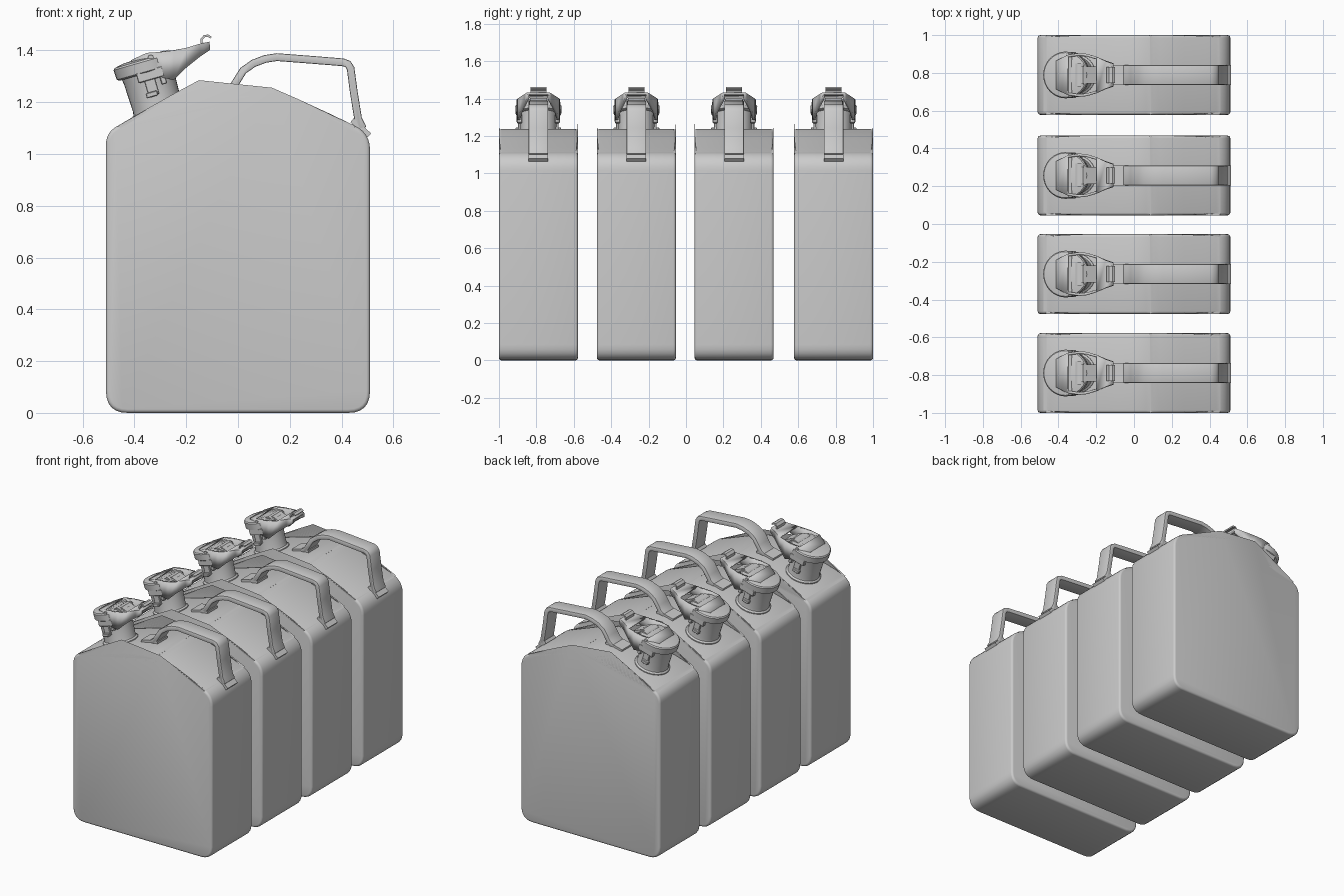
import bpy, bmesh, math
from mathutils import Matrix, Vector

if "Cube" in bpy.data.objects:
    bpy.data.objects.remove(bpy.data.objects["Cube"])

parts = []
TILT = Matrix.Translation((-0.305, 0, 1.16)) @ Matrix.Rotation(math.radians(-16), 4, 'Y')


def finish(name, bm, bevel=0.0, segs=2, limit=50, normals=True):
    if normals:
        bmesh.ops.recalc_face_normals(bm, faces=bm.faces)
    if bevel:
        sharp = [e for e in bm.edges if len(e.link_faces) == 2
                 and e.calc_face_angle(0) > math.radians(limit)]
        bmesh.ops.bevel(bm, geom=sharp, offset=bevel, segments=segs, profile=0.5, affect='EDGES')
    me = bpy.data.meshes.new(name)
    bm.to_mesh(me)
    bm.free()
    ob = bpy.data.objects.new(name, me)
    bpy.context.collection.objects.link(ob)
    parts.append(ob)
    return ob


def extrude(name, poly, y0, y1, bevel=0.0, segs=2, mat=None):
    """Extrude an xz outline from y0 to y1."""
    bm = bmesh.new()
    a = [bm.verts.new((x, y0, z)) for x, z in poly]
    b = [bm.verts.new((x, y1, z)) for x, z in poly]
    n = len(poly)
    bm.faces.new(a)
    bm.faces.new(b[::-1])
    for i in range(n):
        bm.faces.new((a[i], b[i], b[(i + 1) % n], a[(i + 1) % n]))
    if mat:
        bm.transform(mat)
    return finish(name, bm, bevel, segs)


def fillet(points, seg=6):
    """Round each (x, z, cut) corner with a quadratic curve."""
    out = []
    n = len(points)
    for i, (x, z, c) in enumerate(points):
        p = Vector((x, z))
        q0 = p + (Vector(points[i - 1][:2]) - p).normalized() * c
        q1 = p + (Vector(points[(i + 1) % n][:2]) - p).normalized() * c
        for k in range(seg + 1):
            t = k / seg
            out.append(tuple(q0 * (1 - t) ** 2 + p * 2 * t * (1 - t) + q1 * t * t))
    return out


def strip(path, thick):
    """Outline of a band of even thickness along a path."""
    pts = [Vector(p) for p in path]
    left, right = [], []
    for i, p in enumerate(pts):
        d0 = (p - pts[max(i - 1, 0)]).normalized()
        d1 = (pts[min(i + 1, len(pts) - 1)] - p).normalized()
        d = (d0 + d1).normalized()
        off = Vector((-d.y, d.x)) * thick / 2
        left.append(tuple(p + off))
        right.append(tuple(p - off))
    return left + right[::-1]


def lathe(name, profile, mat, sides=32):
    """Revolve (radius, height) pairs around local z."""
    bm = bmesh.new()
    rings = [[bm.verts.new((r * math.cos(2 * math.pi * i / sides),
                            r * math.sin(2 * math.pi * i / sides), h)) for i in range(sides)]
             for r, h in profile]
    for a, b in zip(rings, rings[1:]):
        for i in range(sides):
            j = (i + 1) % sides
            bm.faces.new((a[i], a[j], b[j], b[i]))
    bm.faces.new(rings[0][::-1])
    bm.faces.new(rings[-1])
    bm.transform(mat)
    return finish(name, bm)


def rod(name, x, z, r, half):
    mat = Matrix.Translation((x, 0, z)) @ Matrix.Rotation(math.pi / 2, 4, 'X')
    return lathe(name, [(r, -half), (r, half)], mat, 16)


def box(x0, x1, z0, z1):
    return [(x0, z0), (x1, z0), (x1, z1), (x0, z1)]


# can body
outline = fillet([(-0.51, 0.0, 0.085), (0.51, 0.0, 0.085), (0.51, 1.085, 0.07),
                  (0.42, 1.122, 0.05), (0.17, 1.215, 0.10), (0.045, 1.242, 0.06),
                  (-0.09, 1.224, 0.06), (-0.43, 1.126, 0.05), (-0.51, 1.085, 0.05)])
extrude("can_body", outline, -0.211, 0.211, 0.014, 3)

# carrying handle and its feet
handle = [(-0.05, 1.232), (-0.025, 1.25), (-0.005, 1.282), (0.02, 1.322), (0.06, 1.35),
          (0.105, 1.367), (0.15, 1.374), (0.28, 1.364), (0.405, 1.354), (0.425, 1.347),
          (0.435, 1.33), (0.447, 1.24), (0.464, 1.135), (0.483, 1.098)]
extrude("handle", strip(handle, 0.03), -0.052, 0.052, 0.005)
extrude("handle_front_foot", strip([(-0.12, 1.223), (-0.06, 1.238), (0.0, 1.243)], 0.014), -0.052, 0.052)
extrude("handle_rear_foot", strip([(0.44, 1.13), (0.475, 1.102), (0.507, 1.072)], 0.02), -0.052, 0.052)

# tilted neck and cap
lathe("neck", [(0.108, -0.03), (0.108, 0.008), (0.098, 0.016), (0.096, 0.03), (0.1, 0.14), (0.104, 0.17)], TILT)
lathe("cap", [(0.112, 0.16), (0.122, 0.166), (0.124, 0.205), (0.118, 0.212),
              (0.085, 0.219), (0.03, 0.222)], TILT)

# locking lever: side plates joined at both ends
stations = [(-0.41, 1.358, 1.335, 0.07), (-0.35, 1.388, 1.318, 0.1), (-0.29, 1.395, 1.295, 0.109),
            (-0.25, 1.4, 1.285, 0.105), (-0.2, 1.408, 1.335, 0.09),
            (-0.15, 1.42, 1.375, 0.068), (-0.11, 1.428, 1.402, 0.055)]
bm = bmesh.new()
rows = [[bm.verts.new(p) for p in ((x, -w, zb), (x, -w, zt), (x, w, zt), (x, w, zb))]
        for x, zt, zb, w in stations]
for i, (a, b) in enumerate(zip(rows, rows[1:])):
    for k in range(3):
        if k != 1 or i == 0 or i >= 4:
            bm.faces.new((a[k], a[k + 1], b[k + 1], b[k]))
lever = finish("lever", bm)
solid = lever.modifiers.new("thickness", 'SOLIDIFY')
solid.thickness = 0.014
solid.offset = 0

# curled finger tab, hinge pin and inner roller
extrude("finger_tab", strip([(-0.12, 1.42), (-0.14, 1.428), (-0.141, 1.443), (-0.13, 1.455),
                             (-0.116, 1.457), (-0.104, 1.449)], 0.009), -0.042, 0.042)
rod("hinge_pin", -0.337, 1.372, 0.011, 0.117)
rod("cam_roller", -0.285, 1.365, 0.034, 0.062)
extrude("cam_bridge", strip([(-0.34, 1.365), (-0.27, 1.395), (-0.2, 1.365)], 0.016), -0.045, 0.045)

# side brackets, links and buckles on each side of the neck
for s, side in ((-1, "front"), (1, "back")):
    def plate(name, poly, ya, yb):
        extrude(side + "_" + name, poly, min(s * ya, s * yb), max(s * ya, s * yb), 0.003, 1, TILT)
    plate("bracket", box(-0.045, 0.06, 0.13, 0.17), 0.09, 0.116)
    plate("link", box(-0.022, 0.022, 0.07, 0.135), 0.09, 0.108)
    plate("buckle", box(-0.03, 0.016, 0.065, 0.085), 0.098, 0.122)
    plate("latch", box(0.04, 0.062, 0.1, 0.19), 0.088, 0.114)

# smooth shading, then four cans in a row
bpy.ops.object.select_all(action='DESELECT')
for ob in parts:
    ob.select_set(True)
bpy.context.view_layer.objects.active = parts[0]
bpy.ops.object.shade_smooth_by_angle(angle=math.radians(35))
for y in (-0.265, 0.257, 0.789):
    for ob in parts:
        c = ob.copy()
        c.location.y = y
        bpy.context.collection.objects.link(c)
for ob in parts:
    ob.location.y = -0.789
